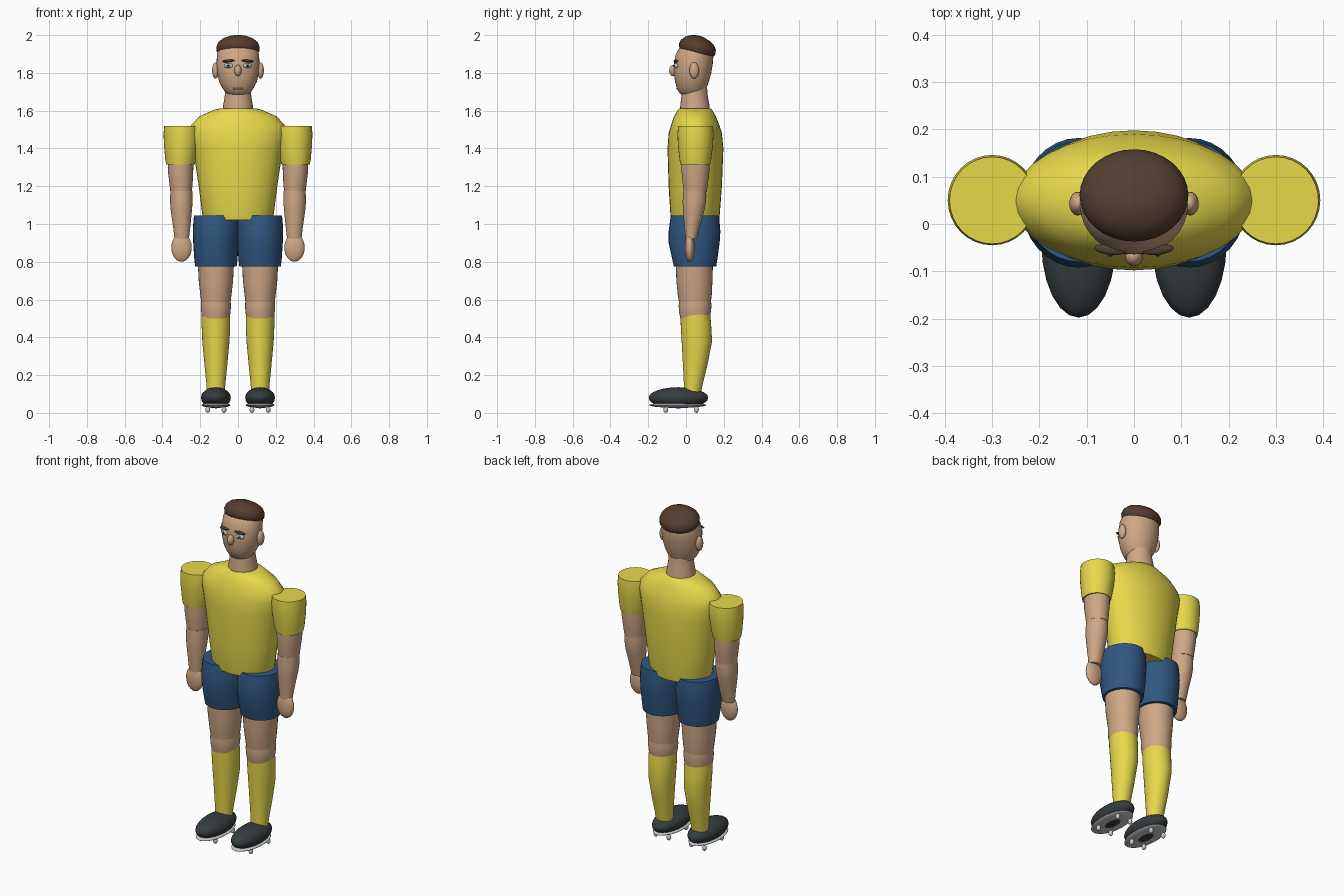
import bpy
from math import sin, cos, pi


def material(name, r, g, b):
    m = bpy.data.materials.new(name)
    m.diffuse_color = (r, g, b, 1)
    return m


YELLOW = material("yellow_cloth", 0.80, 0.69, 0.07)
BLUE = material("blue_cloth", 0.03, 0.095, 0.22)
SKIN = material("skin", 0.62, 0.39, 0.24)
HAIR = material("brown_hair", 0.09, 0.048, 0.03)
DARK = material("dark_leather", 0.036, 0.046, 0.05)
SOLE = material("light_grey", 0.55, 0.56, 0.57)
WHITE = material("eye_white", 0.85, 0.85, 0.85)
IRIS = material("iris_grey", 0.12, 0.2, 0.24)
BLACK = material("pupil_black", 0.01, 0.01, 0.01)
LIP = material("lip", 0.58, 0.28, 0.21)


def finish(ob, mat):
    ob.data.materials.append(mat)
    bpy.ops.object.select_all(action='DESELECT')
    ob.select_set(True)
    bpy.context.view_layer.objects.active = ob
    bpy.ops.object.shade_smooth_by_angle(angle=0.7)
    return ob


def loft(name, mat, rings, n=32, tilt=0.0):
    """Capped stack of ellipses; ring = (z, centre x, front y, back y, half width)."""
    verts, faces = [], []
    for z, cx, y0, y1, rx in rings:
        for i in range(n):
            a = 2 * pi * i / n
            dy = (y1 - y0) / 2 * sin(a)
            verts.append((cx + rx * cos(a), (y0 + y1) / 2 + dy, z + tilt * dy))
    for k in range(len(rings) - 1):
        for i in range(n):
            j = (i + 1) % n
            faces.append((k * n + i, k * n + j, k * n + n + j, k * n + n + i))
    faces.append(tuple(reversed(range(n))))
    faces.append(tuple(range((len(rings) - 1) * n, len(rings) * n)))
    me = bpy.data.meshes.new(name)
    me.from_pydata(verts, [], faces)
    ob = bpy.data.objects.new(name, me)
    bpy.context.collection.objects.link(ob)
    return finish(ob, mat)


def ball(name, mat, loc, size, rot=(0, 0, 0), seg=24):
    bpy.ops.mesh.primitive_uv_sphere_add(segments=seg, ring_count=seg // 2, radius=1,
                                         location=loc, rotation=rot)
    ob = bpy.context.object
    ob.name = name
    ob.scale = size
    return finish(ob, mat)


# Torso
loft("shirt", YELLOW, [
    (1.02, 0, -0.078, 0.175, 0.180), (1.04, 0, -0.082, 0.178, 0.188),
    (1.20, 0, -0.092, 0.190, 0.208), (1.40, 0, -0.098, 0.198, 0.238),
    (1.48, 0, -0.092, 0.190, 0.257), (1.52, 0, -0.080, 0.178, 0.250),
    (1.57, 0, -0.064, 0.158, 0.205), (1.605, 0, -0.042, 0.138, 0.125),
    (1.612, 0, -0.036, 0.130, 0.095)])

# Neck, head and hair
loft("neck", SKIN, [
    (1.59, 0, -0.032, 0.128, 0.082), (1.63, 0, -0.030, 0.124, 0.078),
    (1.68, 0, -0.024, 0.115, 0.070), (1.72, 0, -0.022, 0.112, 0.068)])
loft("head", SKIN, [
    (1.683, 0, -0.020, 0.088, 0.052), (1.692, 0, -0.034, 0.098, 0.063),
    (1.715, 0, -0.047, 0.107, 0.080), (1.75, 0, -0.057, 0.120, 0.099),
    (1.80, 0, -0.065, 0.134, 0.110), (1.85, 0, -0.064, 0.142, 0.114),
    (1.90, 0, -0.054, 0.146, 0.111), (1.94, 0, -0.030, 0.138, 0.098),
    (1.97, 0, 0.005, 0.110, 0.060)])
loft("hair", HAIR, [
    (1.903, 0, -0.025, 0.148, 0.104), (1.915, 0, -0.035, 0.156, 0.113),
    (1.938, 0, -0.037, 0.158, 0.115), (1.960, 0, -0.027, 0.149, 0.105),
    (1.980, 0, -0.005, 0.125, 0.082), (1.994, 0, 0.025, 0.095, 0.045),
    (1.998, 0, 0.045, 0.075, 0.018)], tilt=-0.17)
ball("nose", SKIN, (0, -0.068, 1.812), (0.019, 0.021, 0.030))
ball("mouth", LIP, (0, -0.044, 1.716), (0.030, 0.008, 0.005))

for s, side in ((-1, "right"), (1, "left")):
    # Face details
    ball(side + "_ear", SKIN, (s * 0.119, 0.043, 1.813), (0.018, 0.025, 0.043))
    yaw = (0, 0, s * 0.25)
    ball(side + "_eye", WHITE, (s * 0.050, -0.053, 1.838), (0.024, 0.011, 0.013), yaw)
    ball(side + "_iris", IRIS, (s * 0.050, -0.061, 1.838), (0.010, 0.006, 0.010), seg=16)
    ball(side + "_pupil", BLACK, (s * 0.050, -0.065, 1.838), (0.005, 0.004, 0.005), seg=12)
    ball(side + "_eyebrow", HAIR, (s * 0.050, -0.054, 1.863), (0.034, 0.011, 0.007),
         (0, s * 0.08, s * 0.1))

    # Arm
    x = s * 0.300
    loft(side + "_sleeve", YELLOW, [
        (1.315, s * 0.305, -0.030, 0.128, 0.075), (1.34, s * 0.304, -0.034, 0.133, 0.081),
        (1.42, s * 0.301, -0.043, 0.143, 0.091), (1.48, x, -0.045, 0.146, 0.094),
        (1.52, x, -0.042, 0.142, 0.090)])
    xa = s * 0.304
    loft(side + "_upper_arm", SKIN, [
        (1.17, s * 0.301, -0.012, 0.110, 0.057), (1.22, s * 0.302, -0.018, 0.117, 0.062),
        (1.28, xa, -0.024, 0.124, 0.067), (1.34, xa, -0.024, 0.124, 0.068)])
    ball(side + "_elbow", SKIN, (x, 0.048, 1.15), (0.058, 0.060, 0.052))
    loft(side + "_forearm", SKIN, [
        (0.92, s * 0.298, -0.002, 0.056, 0.038), (0.98, s * 0.298, -0.008, 0.072, 0.045),
        (1.07, x, -0.016, 0.097, 0.056), (1.12, x, -0.018, 0.107, 0.060),
        (1.175, x, -0.014, 0.107, 0.058)])
    ball(side + "_hand", SKIN, (s * 0.299, 0.020, 0.875), (0.054, 0.026, 0.075))

    # Leg
    x = s * 0.117
    loft(side + "_shorts_leg", BLUE, [
        (0.775, x, -0.064, 0.160, 0.110), (0.82, x, -0.074, 0.167, 0.115),
        (0.90, x, -0.092, 0.178, 0.120), (0.96, x, -0.092, 0.182, 0.122),
        (1.02, x, -0.084, 0.177, 0.119), (1.045, x, -0.080, 0.174, 0.115)])
    loft(side + "_thigh", SKIN, [
        (0.575, x, -0.036, 0.130, 0.076), (0.63, x, -0.044, 0.137, 0.083),
        (0.70, x, -0.051, 0.140, 0.091), (0.80, x, -0.055, 0.143, 0.096)])
    loft(side + "_knee", SKIN, [
        (0.50, x, -0.030, 0.125, 0.072), (0.53, x, -0.036, 0.131, 0.077),
        (0.565, x, -0.039, 0.135, 0.080), (0.60, x, -0.036, 0.132, 0.077)])
    loft(side + "_sock", YELLOW, [
        (0.10, x, -0.010, 0.078, 0.047), (0.15, x, -0.011, 0.088, 0.050),
        (0.25, x, -0.016, 0.113, 0.060), (0.38, x, -0.023, 0.138, 0.072),
        (0.47, x, -0.028, 0.133, 0.076), (0.522, x, -0.030, 0.128, 0.075)])

    # Boot with sole and four studs
    ball(side + "_boot", DARK, (x, -0.040, 0.080), (0.079, 0.158, 0.056))
    ball(side + "_sole", SOLE, (x, -0.044, 0.041), (0.077, 0.152, 0.014))
    for dx in (-0.043, 0.043):
        for y in (-0.107, 0.055):
            ball(side + "_stud", SOLE, (x + dx, y, 0.017), (0.013, 0.013, 0.017), seg=12)
